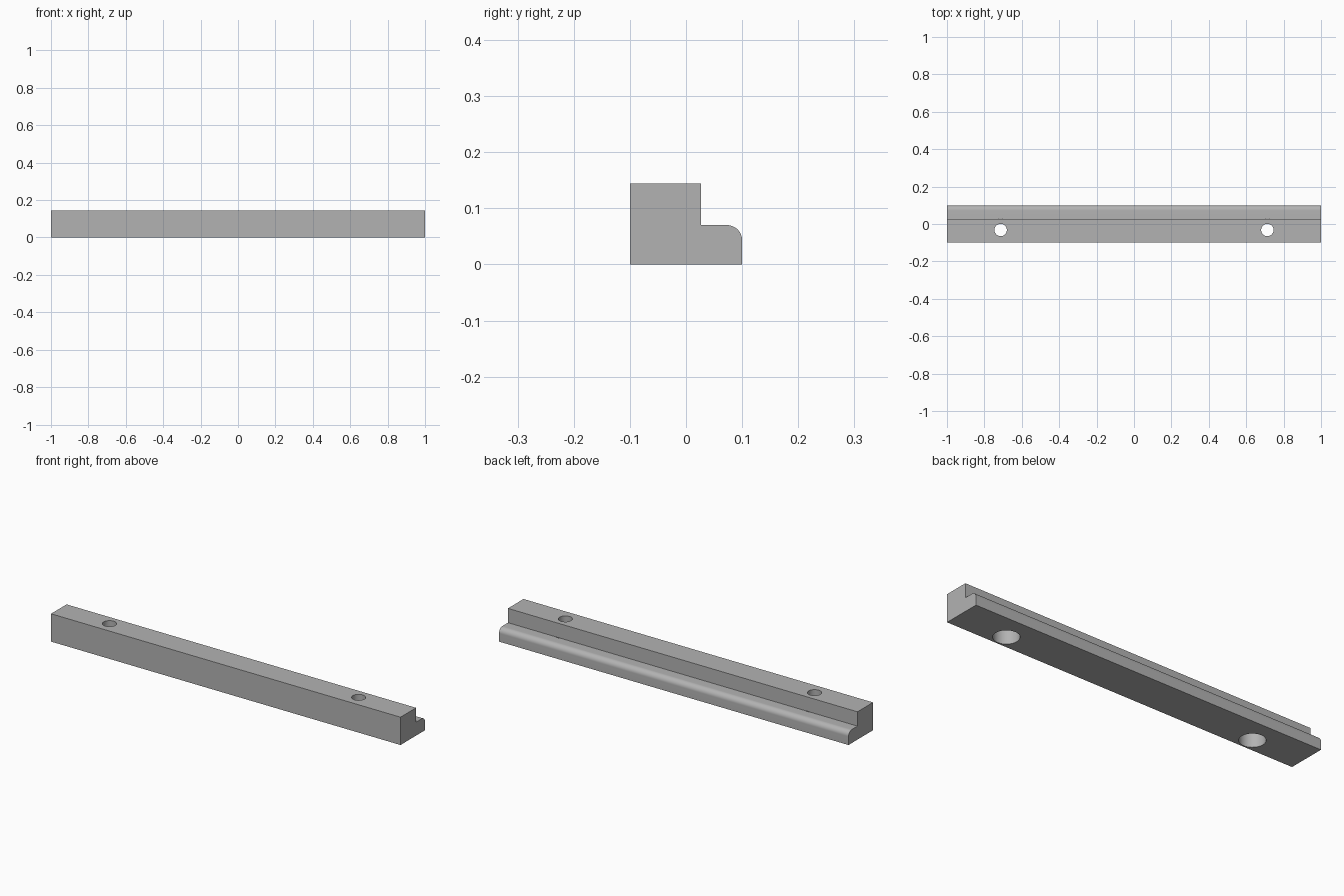
import bpy, bmesh
from math import sin, cos, pi

cube = bpy.data.objects.get("Cube")
if cube:
    bpy.data.objects.remove(cube, do_unlink=True)

grey = bpy.data.materials.new("plain grey")
grey.use_nodes = True
colour = (0.45, 0.45, 0.45, 1)
grey.diffuse_color = colour
grey.node_tree.nodes["Principled BSDF"].inputs["Base Color"].default_value = colour

LENGTH, HEIGHT = 2.0, 0.144
STEP_Y, STEP_Z, ROUND = 0.027, 0.07, 0.027
HOLE_X, HOLE_Y = 0.713, -0.032

# Stepped cross-section with a rounded lip, as (y, z)
arc = [(0.1 - ROUND + ROUND * cos(a), STEP_Z - ROUND + ROUND * sin(a))
       for a in (pi / 2 * i / 12 for i in range(13))]
profile = [(-0.1, 0), (0.1, 0)] + arc + [(STEP_Y, STEP_Z), (STEP_Y, HEIGHT), (-0.1, HEIGHT)]

# Rail body extruded along x
bm = bmesh.new()
end = bm.faces.new([bm.verts.new((-LENGTH / 2, y, z)) for y, z in profile])
extruded = bmesh.ops.extrude_face_region(bm, geom=[end])["geom"]
bmesh.ops.translate(bm, vec=(LENGTH, 0, 0),
                    verts=[v for v in extruded if isinstance(v, bmesh.types.BMVert)])
bmesh.ops.recalc_face_normals(bm, faces=bm.faces)
mesh = bpy.data.meshes.new("rail")
bm.to_mesh(mesh)
bm.free()
rail = bpy.data.objects.new("rail", mesh)
bpy.context.collection.objects.link(rail)
mesh.materials.append(grey)


def drill(name, x, radius, bottom, top):
    """Cut an upright round hole through the rail."""
    bpy.ops.mesh.primitive_cylinder_add(vertices=48, radius=radius, depth=top - bottom,
                                        location=(x, HOLE_Y, (top + bottom) / 2))
    cutter = bpy.context.object
    cutter.name = name
    cutter.data.materials.append(grey)
    bpy.context.view_layer.objects.active = rail
    cut = rail.modifiers.new(name, 'BOOLEAN')
    cut.operation, cut.solver, cut.object = 'DIFFERENCE', 'EXACT', cutter
    bpy.ops.object.modifier_apply(modifier=name)
    bpy.data.objects.remove(cutter, do_unlink=True)


# Screw holes with wider counterbores from below
for side, x in (("left", HOLE_X), ("right", -HOLE_X)):
    drill(side + "_counterbore", x, 0.061, -0.05, 0.07)
    drill(side + "_screw_hole", x, 0.033, -0.05, HEIGHT + 0.05)

bpy.ops.object.select_all(action='DESELECT')
rail.select_set(True)
bpy.context.view_layer.objects.active = rail
bpy.ops.object.shade_smooth_by_angle(angle=pi / 6)
